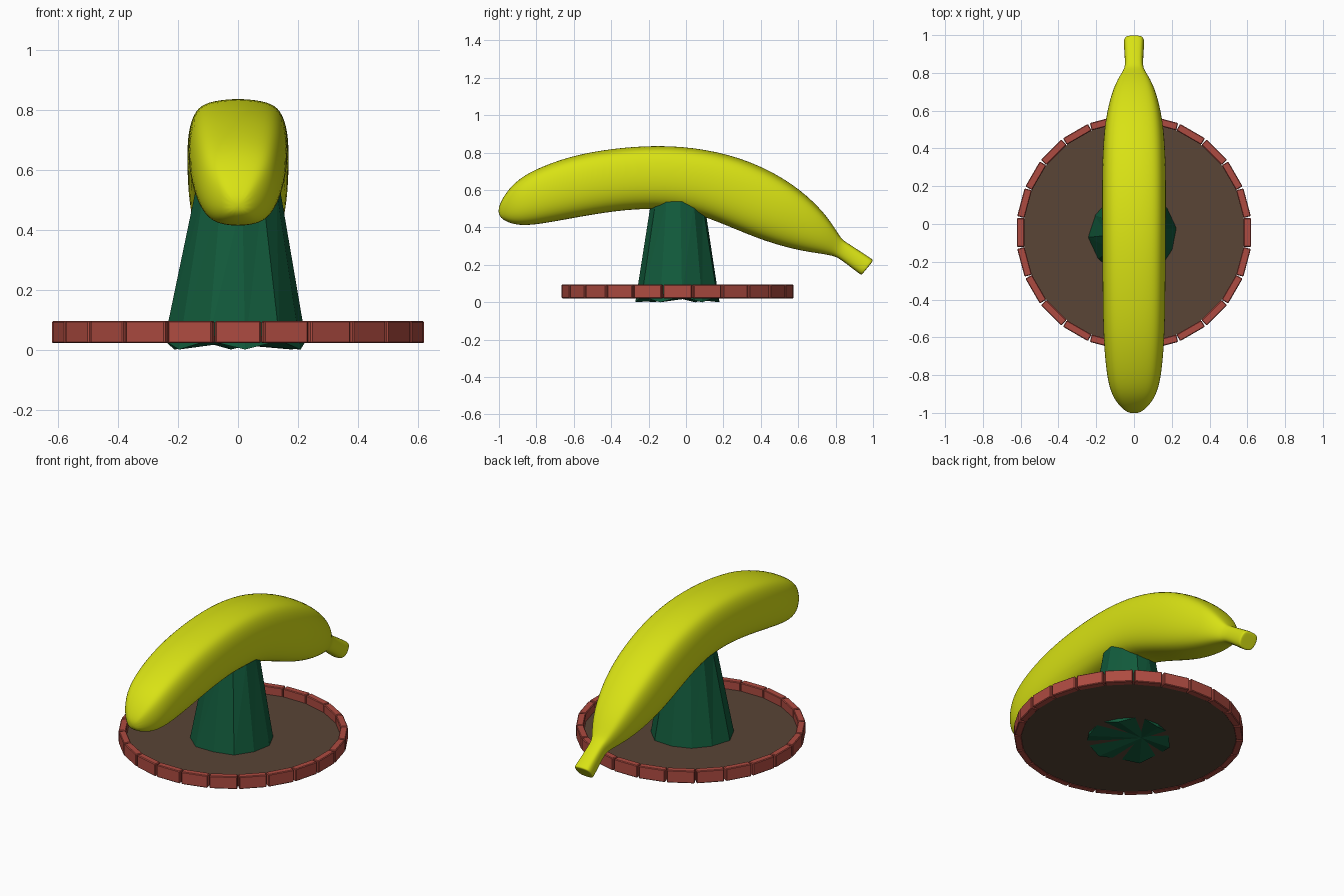
import bpy, bmesh, math, random
from mathutils import Matrix

cube = bpy.data.objects.get("Cube")
if cube:
    bpy.data.objects.remove(cube)
random.seed(4)
CY = -0.045          # centre of the round base along y


def material(name, rgb):
    m = bpy.data.materials.new(name)
    m.use_nodes = True
    m.diffuse_color = (*rgb, 1)
    bsdf = next(n for n in m.node_tree.nodes if n.type == 'BSDF_PRINCIPLED')
    bsdf.inputs["Base Color"].default_value = (*rgb, 1)
    return m


def finish(bm, name, mat):
    bmesh.ops.recalc_face_normals(bm, faces=bm.faces[:])
    me = bpy.data.meshes.new(name)
    bm.to_mesh(me)
    bm.free()
    me.materials.append(mat)
    ob = bpy.data.objects.new(name, me)
    bpy.context.collection.objects.link(ob)
    return ob


def bridge(bm, a, b):
    n = len(a)
    for i in range(n):
        j = (i + 1) % n
        bm.faces.new((a[i], a[j], b[j], b[i]))


yellow = material("banana yellow", (0.69, 0.76, 0.007))
green = material("dark green", (0.006, 0.105, 0.045))
red = material("brick red", (0.42, 0.07, 0.052))
brown = material("soil brown", (0.1, 0.058, 0.037))

# Soil disc
bm = bmesh.new()
bmesh.ops.create_cone(bm, cap_ends=True, segments=48, radius1=0.585, radius2=0.585,
                      depth=0.022, matrix=Matrix.Translation((0, CY, 0.034)))
finish(bm, "soil_disc", brown)

# Ring of bricks with softened edges
BRICKS = 24
bm = bmesh.new()
for i in range(BRICKS):
    mat = (Matrix.Translation((0, CY, 0.058))
           @ Matrix.Rotation(math.tau * i / BRICKS, 4, 'Z')
           @ Matrix.Translation((0.6, 0, 0))
           @ Matrix.Diagonal((0.04, 0.152, 0.074, 1)))
    bmesh.ops.create_cube(bm, size=1, matrix=mat)
bmesh.ops.bevel(bm, geom=bm.edges[:], offset=0.004, segments=1, affect='EDGES')
finish(bm, "brick_ring", red)

# Rough-cut faceted pedestal with an uneven underside
SIDES = 12
bm = bmesh.new()
bottom, top = [], []
for i in range(SIDES):
    a = math.tau * (i + 0.2) / SIDES
    r = 0.235 + random.uniform(-0.014, 0.014)
    bottom.append(bm.verts.new((r * math.cos(a), CY + r * math.sin(a),
                                0.0 if i % 2 else 0.03)))
    top.append(bm.verts.new((0.14 * math.cos(a), CY + 0.148 * math.sin(a),
                             0.5 + 0.04 * abs(math.cos(a)))))
for i in range(SIDES):
    j = (i + 1) % SIDES
    bm.faces.new((bottom[i], bottom[j], top[j]))
    bm.faces.new((bottom[i], top[j], top[i]))
hub = bm.verts.new((-0.05, CY + 0.05, 0.02))
for i in range(SIDES):
    bm.faces.new((bottom[(i + 1) % SIDES], bottom[i], hub))
bm.faces.new(top)
finish(bm, "pedestal", green)

# Banana: lofted rounded-hexagon sections (top y, top z, bottom y, bottom z, half width)
half = [(0, 1.03), (.5, .98), (.82, .86), (.98, .5), (1.03, 0),
        (.96, -.5), (.74, -.87), (.4, -1), (0, -1.03)]
section = half + [(-u, v) for u, v in half[-2:0:-1]]
stations = [
    (-1.005, .50, -1.0, .46, .025),
    (-.98, .56, -.965, .433, .068),
    (-.92, .638, -.90, .413, .115),
    (-.82, .705, -.80, .417, .143),
    (-.62, .78, -.60, .455, .16),
    (-.40, .82, -.38, .493, .164),
    (-.15, .839, -.17, .508, .165),
    (.10, .82, .03, .49, .167),
    (.35, .753, .23, .41, .167),
    (.57, .635, .42, .33, .159),
    (.72, .50, .60, .28, .125),
    (.79, .405, .72, .262, .088),
    (.83, .337, .785, .25, .054),
    (.86, .318, .82, .237, .045),
    (.98, .24, .92, .158, .053),
    (1.0, .226, .94, .146, .054),
    (.997, .216, .945, .154, .044),
]
bm = bmesh.new()
rings = []
for ty, tz, by, bz, w in stations:
    cy, cz, dy, dz = (ty + by) / 2, (tz + bz) / 2, (ty - by) / 2, (tz - bz) / 2
    rings.append([bm.verts.new((u * w, cy + v * dy, cz + v * dz)) for u, v in section])
for a, b in zip(rings, rings[1:]):
    bridge(bm, a, b)
bm.faces.new(rings[0])
bm.faces.new(rings[-1])
banana = finish(bm, "banana", yellow)
sub = banana.modifiers.new("smooth", 'SUBSURF')
sub.levels = sub.render_levels = 2
banana.data.polygons.foreach_set("use_smooth", [True] * len(banana.data.polygons))
